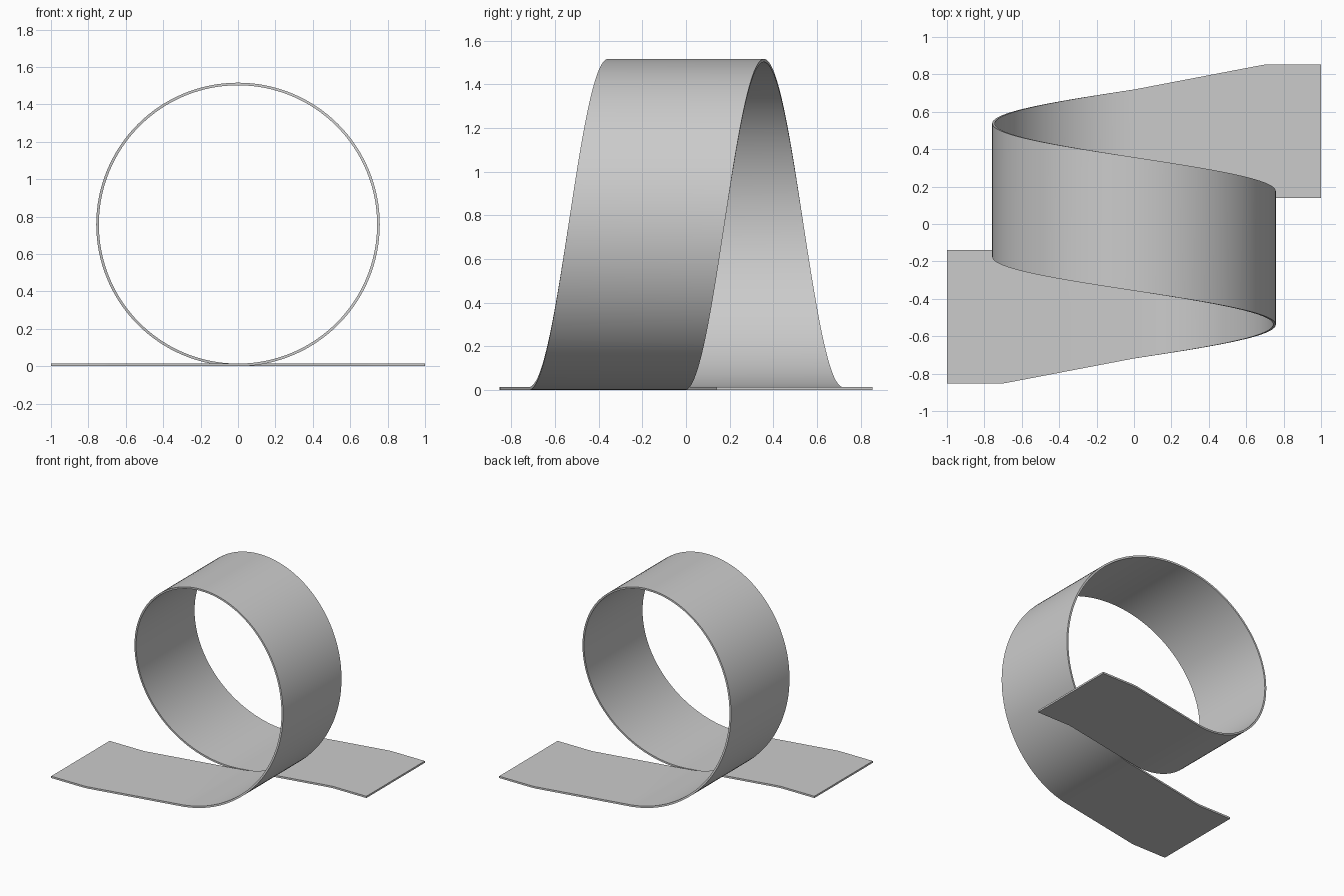
import bpy
import bmesh
from math import sin, cos, tau
from mathutils import Vector

cube = bpy.data.objects.get("Cube")
if cube:
    bpy.data.objects.remove(cube, do_unlink=True)

RADIUS = 0.758      # outer radius of the loop
THICK = 0.014
HALF_WIDTH = 0.357
SHIFT = 0.362       # sideways offset where the loop touches down
SEGMENTS = 128

grey = bpy.data.materials.new("track_grey")
grey.use_nodes = True
grey.diffuse_color = (0.6, 0.6, 0.6, 1)
grey.node_tree.nodes["Principled BSDF"].inputs["Base Color"].default_value = (0.6, 0.6, 0.6, 1)

# Path of the track: (underside point, inward normal)
up = Vector((0, 0, 1))
ramp = [(1.0, 0.497), (0.72, 0.497), (0.69, 0.494)]
path = [(Vector((-x, -y, 0)), up) for x, y in ramp]
for i in range(SEGMENTS + 1):
    t = i / SEGMENTS
    a = t * tau
    inward = Vector((-sin(a), 0, cos(a)))
    centre = Vector((0, SHIFT * (2 * t - 1), RADIUS))
    path.append((centre - inward * RADIUS, inward))
path += [(Vector((x, y, 0)), up) for x, y in reversed(ramp)]

# Sweep a thin rectangular section along the path
bm = bmesh.new()
side = Vector((0, HALF_WIDTH, 0))
rings = []
for p, n in path:
    q = p + n * THICK
    rings.append([bm.verts.new(v) for v in (p - side, p + side, q + side, q - side)])
for a, b in zip(rings, rings[1:]):
    for k in range(4):
        m = (k + 1) % 4
        bm.faces.new((a[k], a[m], b[m], b[k]))
bm.faces.new(rings[0])
bm.faces.new(rings[-1][::-1])
bmesh.ops.recalc_face_normals(bm, faces=bm.faces)

mesh = bpy.data.meshes.new("loop_track")
bm.to_mesh(mesh)
bm.free()
mesh.materials.append(grey)
track = bpy.data.objects.new("loop_track", mesh)
bpy.context.collection.objects.link(track)

# Smooth along the ribbon, crisp at its rims
bpy.ops.object.select_all(action="DESELECT")
track.select_set(True)
bpy.context.view_layer.objects.active = track
bpy.ops.object.shade_smooth_by_angle(angle=0.6)
